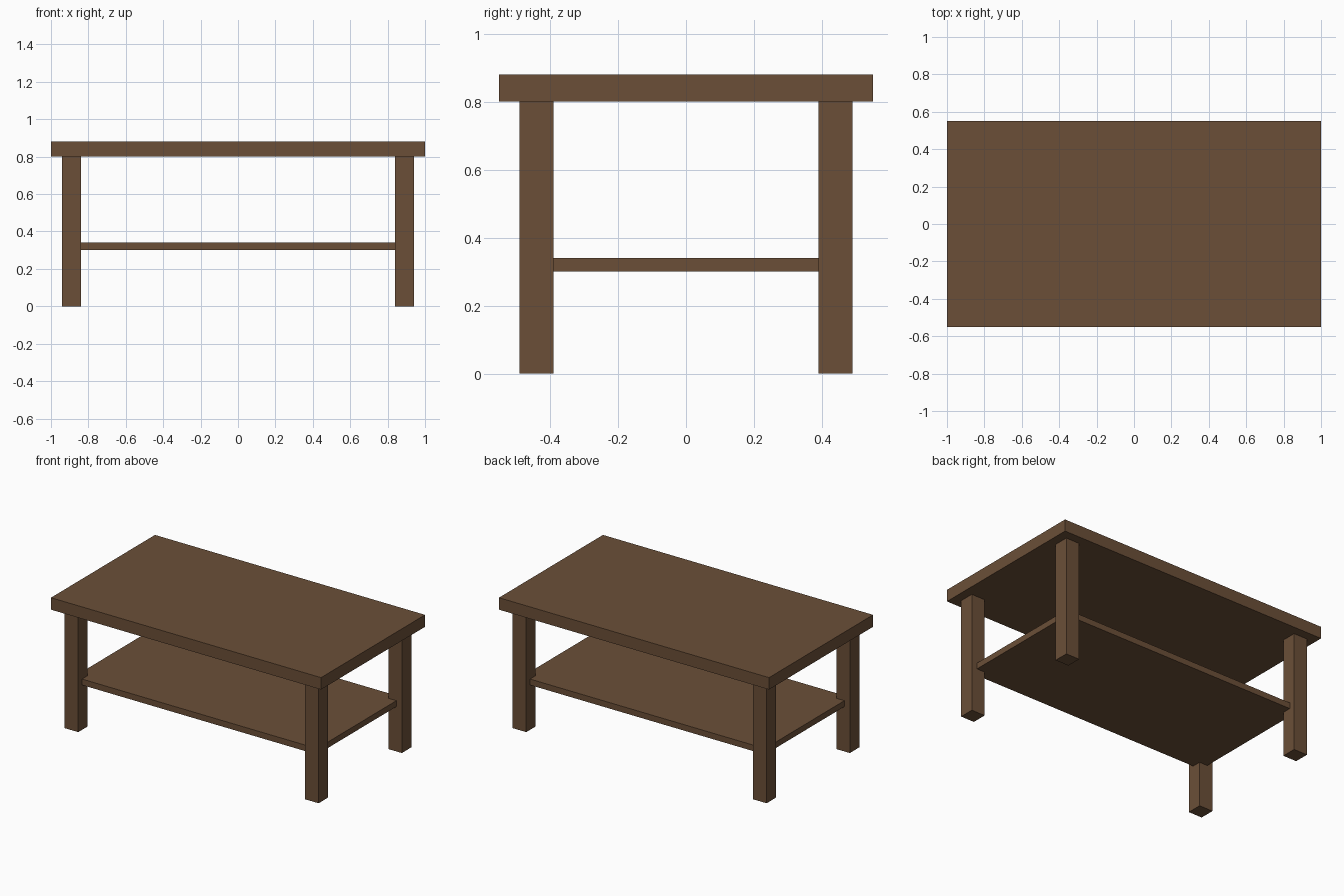
import bpy

if "Cube" in bpy.data.objects:
    bpy.data.objects.remove(bpy.data.objects["Cube"])

wood = bpy.data.materials.new("dark brown wood")
wood.diffuse_color = (0.147, 0.078, 0.039, 1.0)
wood.use_nodes = True
wood.node_tree.nodes["Principled BSDF"].inputs["Base Color"].default_value = wood.diffuse_color


def box(name, center, size):
    """Add a flat-faced box with its dimensions baked into the mesh."""
    bpy.ops.mesh.primitive_cube_add(size=1, location=center)
    obj = bpy.context.object
    obj.name = name
    for v in obj.data.vertices:
        v.co = [c * s for c, s in zip(v.co, size)]
    obj.data.materials.append(wood)
    return obj


# Thick top slab
box("table_top", (0, 0, 0.84), (2.0, 1.1, 0.08))

# Lower shelf, its corners let into the legs
box("lower_shelf", (0, 0, 0.32), (1.8, 0.9, 0.04))

# Four square legs
for x_name, sx in (("left", -1), ("right", 1)):
    for y_name, sy in (("front", -1), ("back", 1)):
        box(f"{y_name}_{x_name}_leg", (0.89 * sx, 0.44 * sy, 0.40), (0.10, 0.10, 0.80))
